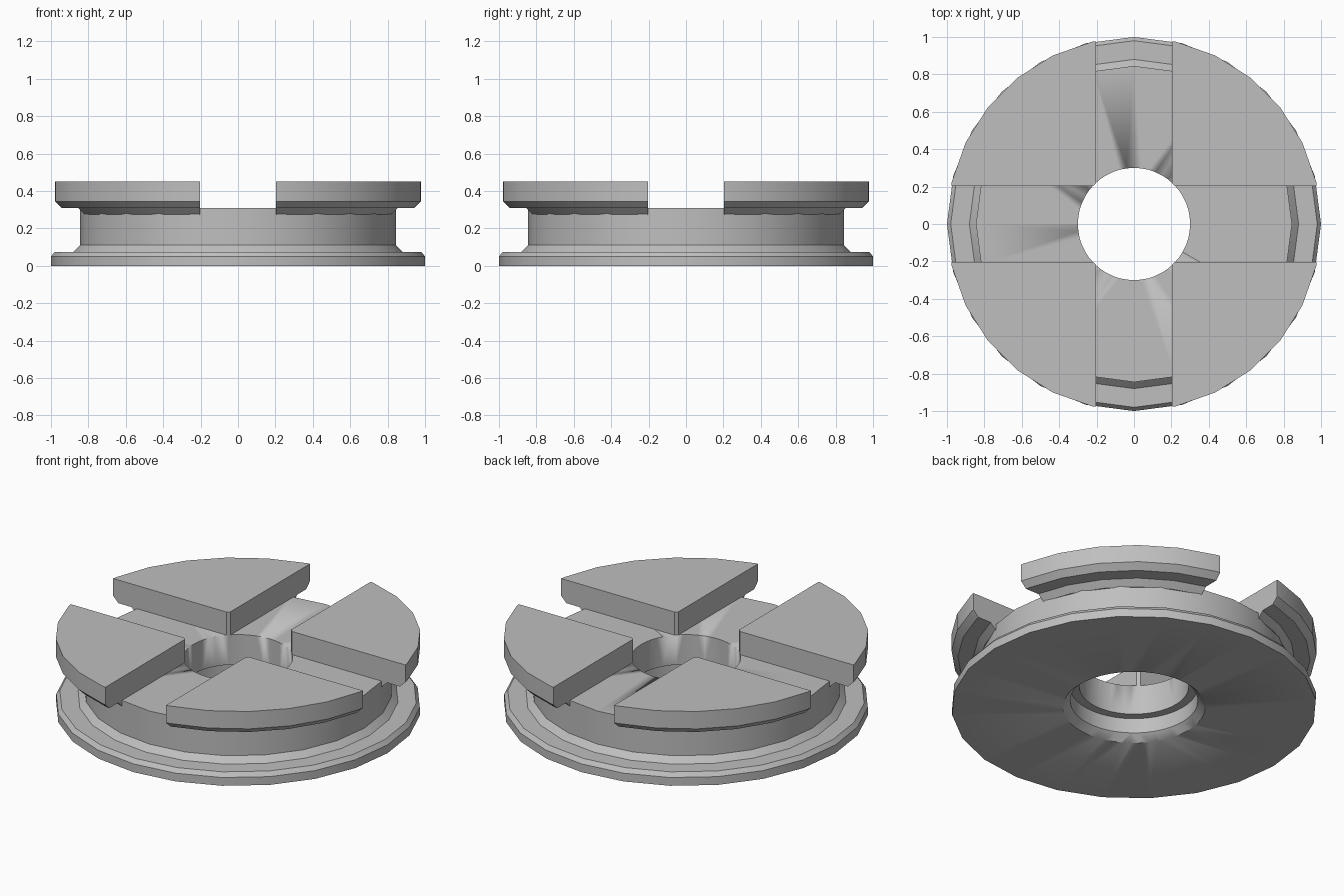
import bpy, bmesh, math
from mathutils import Matrix

cube = bpy.data.objects.get("Cube")
if cube:
    bpy.data.objects.remove(cube, do_unlink=True)

grey = bpy.data.materials.new("plain grey")
grey.use_nodes = True
grey.diffuse_color = (0.52, 0.52, 0.52, 1)
grey.node_tree.nodes["Principled BSDF"].inputs["Base Color"].default_value = (0.52, 0.52, 0.52, 1)

SLOT = 0.203   # half width of the cross-shaped slots


def lathe(profile, sides):
    """Revolve a closed (radius, z) outline round the z axis."""
    bm = bmesh.new()
    rings = []
    for i in range(sides):
        a = 2 * math.pi * i / sides
        rings.append([bm.verts.new((r * math.cos(a), r * math.sin(a), z)) for r, z in profile])
    n = len(profile)
    for i in range(sides):
        a, b = rings[i], rings[(i + 1) % sides]
        for j in range(n):
            k = (j + 1) % n
            bm.faces.new((a[j], b[j], b[k], a[k]))
    bmesh.ops.recalc_face_normals(bm, faces=bm.faces)
    return bm


def finish(bm, name):
    mesh = bpy.data.meshes.new(name)
    bm.to_mesh(mesh)
    bm.free()
    mesh.materials.append(grey)
    obj = bpy.data.objects.new(name, mesh)
    bpy.context.collection.objects.link(obj)
    bpy.ops.object.select_all(action='DESELECT')
    obj.select_set(True)
    bpy.context.view_layer.objects.active = obj
    bpy.ops.object.shade_smooth_by_angle(angle=math.radians(25))
    return obj


# Flanged base with a waist; its stepped bore is cut by finer rings below
base = finish(lathe([(0.2, 0), (1, 0), (1, 0.05), (0.98, 0.075), (0.88, 0.075),
                     (0.845, 0.11), (0.845, 0.31), (0.2, 0.31)], 24), "base")

# Stepped bore: chamfered mouth, counterbore, narrow upper hole
bore = finish(lathe([(0.1, -0.04), (0.43, -0.04), (0.35, 0.04), (0.35, 0.13),
                     (0.3, 0.13), (0.3, 0.4), (0.1, 0.4)], 48), "bore_cutter")
bore.hide_render = True
cut = base.modifiers.new("bore", 'BOOLEAN')
cut.operation = 'DIFFERENCE'
cut.solver = 'EXACT'
cut.object = bore
bpy.context.view_layer.objects.active = base
bpy.ops.object.modifier_apply(modifier=cut.name)
bpy.data.objects.remove(bore, do_unlink=True)

# Four raised jaws: quarters of an upper flange split by the slots
jaw_profile = [(0.3, 0.45), (1, 0.45), (1, 0.345), (0.965, 0.31), (0.88, 0.31),
               (0.845, 0.275), (0.8, 0.275), (0.8, 0.31), (0.3, 0.31)]
names = ["jaw_back_left", "jaw_back_right", "jaw_front_right", "jaw_front_left"]
for q, name in enumerate(names):
    bm = lathe(jaw_profile, 28)
    for co, no in (((SLOT, 0, 0), (1, 0, 0)), ((0, SLOT, 0), (0, 1, 0))):
        geom = bm.verts[:] + bm.edges[:] + bm.faces[:]
        bmesh.ops.bisect_plane(bm, geom=geom, plane_co=co, plane_no=no, clear_inner=True)
        rim = [e for e in bm.edges if e.is_boundary]
        bmesh.ops.edgeloop_fill(bm, edges=rim)
    bmesh.ops.recalc_face_normals(bm, faces=bm.faces)
    bm.transform(Matrix.Rotation(q * math.pi / 2, 4, 'Z'))
    finish(bm, name)
